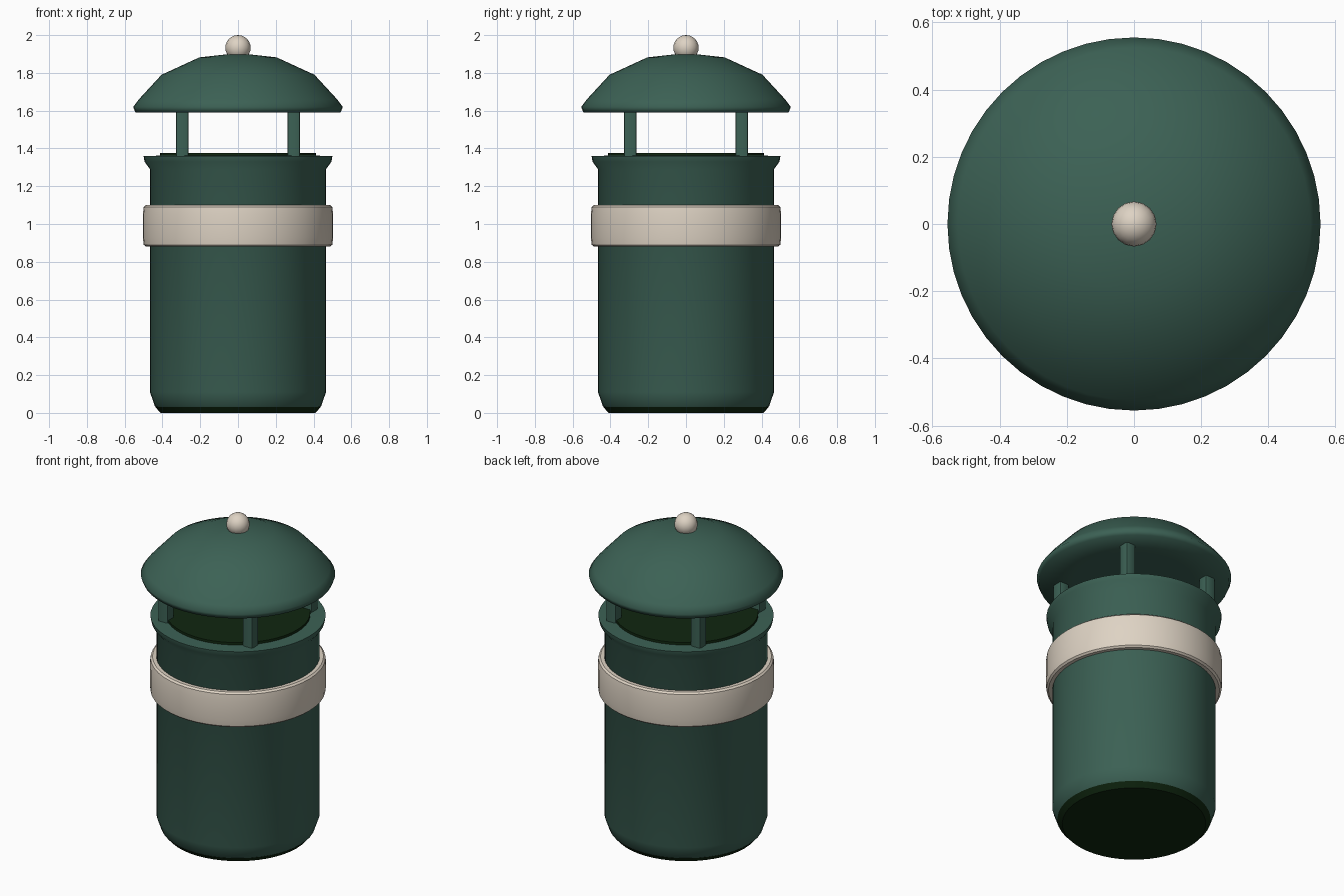
import bpy, bmesh, math

cube = bpy.data.objects.get("Cube")
if cube:
    bpy.data.objects.remove(cube, do_unlink=True)


def material(name, rgb):
    m = bpy.data.materials.new(name)
    m.use_nodes = True
    m.diffuse_color = (*rgb, 1)
    m.node_tree.nodes["Principled BSDF"].inputs["Base Color"].default_value = (*rgb, 1)
    return m


green = material("park_green", (0.045, 0.12, 0.09))
dark = material("dark_green", (0.005, 0.02, 0.005))
cream = material("warm_cream", (0.73, 0.65, 0.55))


def finish(name, bm, mat, angle=40):
    bmesh.ops.recalc_face_normals(bm, faces=bm.faces)
    me = bpy.data.meshes.new(name)
    bm.to_mesh(me)
    bm.free()
    me.materials.append(mat)
    ob = bpy.data.objects.new(name, me)
    bpy.context.collection.objects.link(ob)
    bpy.ops.object.select_all(action='DESELECT')
    ob.select_set(True)
    bpy.context.view_layer.objects.active = ob
    bpy.ops.object.shade_smooth_by_angle(angle=math.radians(angle))
    return ob


def lathe(name, profile, mat, closed=False, angle=40, steps=48):
    """Spin a (radius, height) profile around the z axis."""
    bm = bmesh.new()
    vs = [bm.verts.new((r, 0, z)) for r, z in profile]
    pairs = list(zip(vs, vs[1:])) + ([(vs[-1], vs[0])] if closed else [])
    es = [bm.edges.new(p) for p in pairs]
    bmesh.ops.spin(bm, geom=vs + es, axis=(0, 0, 1), cent=(0, 0, 0),
                   angle=math.tau, steps=steps, use_merge=True)
    bmesh.ops.remove_doubles(bm, verts=bm.verts, dist=0.0005)
    return finish(name, bm, mat, angle)


# Bin body with flared rim, dark underside and dark opening
lathe("base", [(0, 0), (0.41, 0), (0.437, 0.03), (0, 0.03)], dark)
lathe("body", [(0.43, 0.025), (0.44, 0.035), (0.466, 0.11), (0.466, 1.29),
               (0.495, 1.33), (0.5, 1.36), (0.40, 1.362)], green)
lathe("opening", [(0, 1.377), (0.413, 1.377), (0.413, 1.355)], dark)

# Raised band with rounded edges
lathe("band", [(0.455, 0.88), (0.488, 0.88), (0.499, 0.89), (0.504, 0.93),
               (0.504, 1.05), (0.499, 1.09), (0.488, 1.1), (0.455, 1.1)],
      cream, closed=True)

# Domed roof with flat underside
lathe("roof", [(0, 1.905), (0.205, 1.882), (0.405, 1.79), (0.525, 1.66),
               (0.555, 1.62), (0.543, 1.59), (0.35, 1.59), (0, 1.59)],
      green, angle=75)

# Four posts between rim and roof
for side, x in (("left", 0.295), ("right", -0.295)):
    for end, y in (("front", -0.295), ("back", 0.295)):
        bm = bmesh.new()
        bmesh.ops.create_cube(bm, size=1)
        for v in bm.verts:
            v.co = (v.co.x * 0.067 + x, v.co.y * 0.067 + y, v.co.z * 0.25 + 1.48)
        upright = [e for e in bm.edges
                   if abs(e.verts[0].co.z - e.verts[1].co.z) > 0.1]
        bmesh.ops.bevel(bm, geom=upright, offset=0.01, segments=2,
                        profile=0.5, affect='EDGES')
        finish(f"{end}_{side}_post", bm, green)

# Ball on top
bm = bmesh.new()
bmesh.ops.create_uvsphere(bm, u_segments=16, v_segments=12, radius=0.067)
bmesh.ops.translate(bm, verts=bm.verts, vec=(0, 0, 1.933))
finish("finial", bm, cream)
